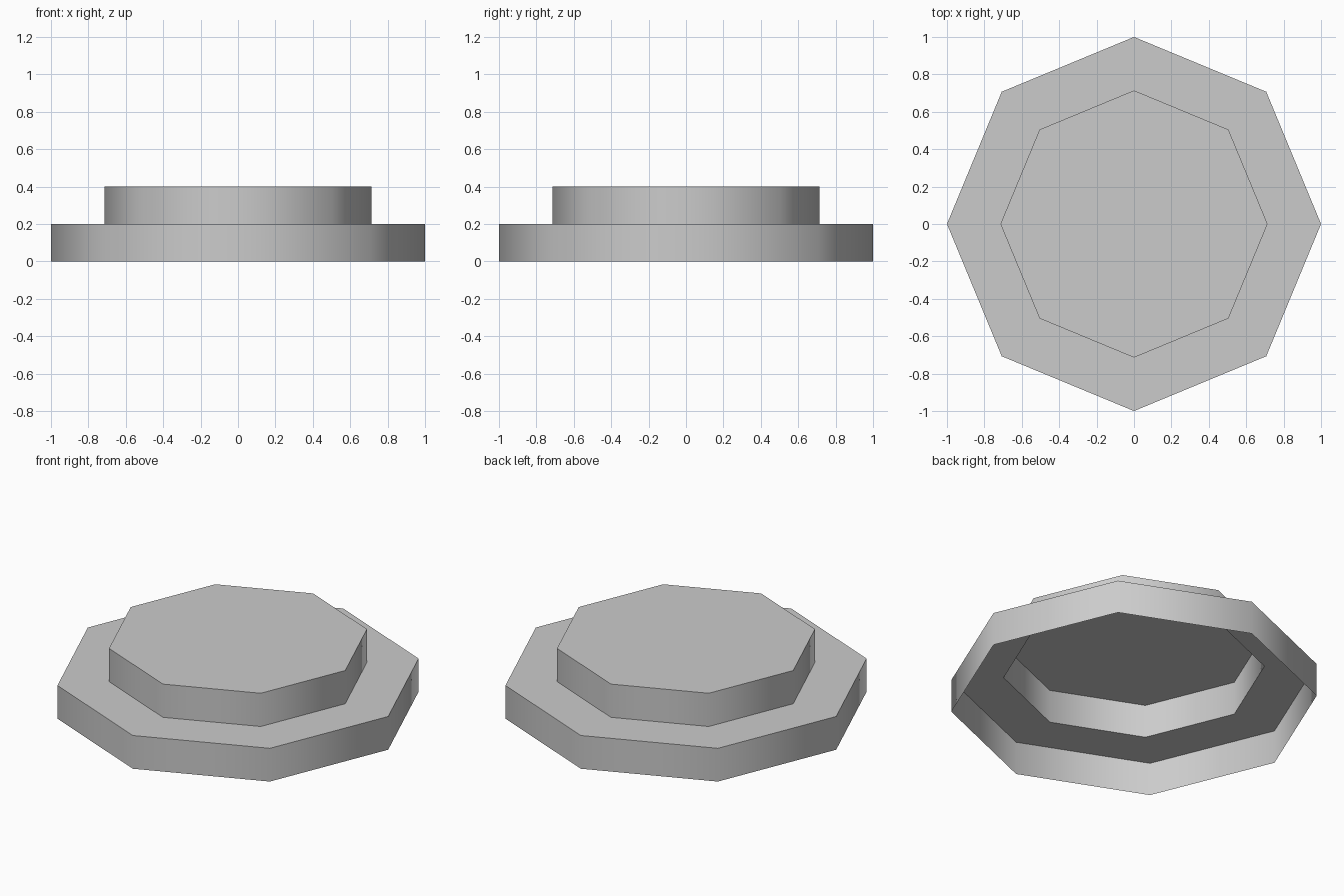
import bpy, bmesh, math

SIDES = 8
BASE_R, TOP_R = 1.0, 0.714
STEP = 0.2

if "Cube" in bpy.data.objects:
    bpy.data.objects.remove(bpy.data.objects["Cube"], do_unlink=True)

# Single plain grey material
grey = bpy.data.materials.new("plain_grey")
grey.use_nodes = True
colour = (0.6, 0.6, 0.6, 1.0)
grey.diffuse_color = colour
bsdf = next(n for n in grey.node_tree.nodes if n.type == 'BSDF_PRINCIPLED')
bsdf.inputs["Base Color"].default_value = colour
bsdf.inputs["Roughness"].default_value = 0.9


def lathe(name, profile, cap=False):
    """Sweep (radius, height) points round z as an open, thin shell."""
    bm = bmesh.new()
    angles = [math.tau * i / SIDES for i in range(SIDES)]
    rings = [[bm.verts.new((r * math.cos(a), r * math.sin(a), z)) for a in angles]
             for r, z in profile]
    for lower, upper in zip(rings, rings[1:]):
        for i in range(SIDES):
            j = (i + 1) % SIDES
            bm.faces.new((lower[i], lower[j], upper[j], upper[i]))
    if cap:
        bm.faces.new(rings[-1])
    mesh = bpy.data.meshes.new(name)
    bm.to_mesh(mesh)
    bm.free()
    mesh.materials.append(grey)
    obj = bpy.data.objects.new(name, mesh)
    bpy.context.collection.objects.link(obj)
    # Rounded shading on the walls, crisp rims
    bpy.ops.object.select_all(action='DESELECT')
    obj.select_set(True)
    bpy.context.view_layer.objects.active = obj
    bpy.ops.object.shade_smooth_by_angle(angle=math.radians(60))
    return obj


# Lower tier: outer wall and flat ledge, open underneath
lathe("lower_tier", [(BASE_R, 0), (BASE_R, STEP), (TOP_R, STEP)])

# Upper tier: wall and closed top, hollow inside
lathe("upper_tier", [(TOP_R, STEP), (TOP_R, 2 * STEP)], cap=True)
